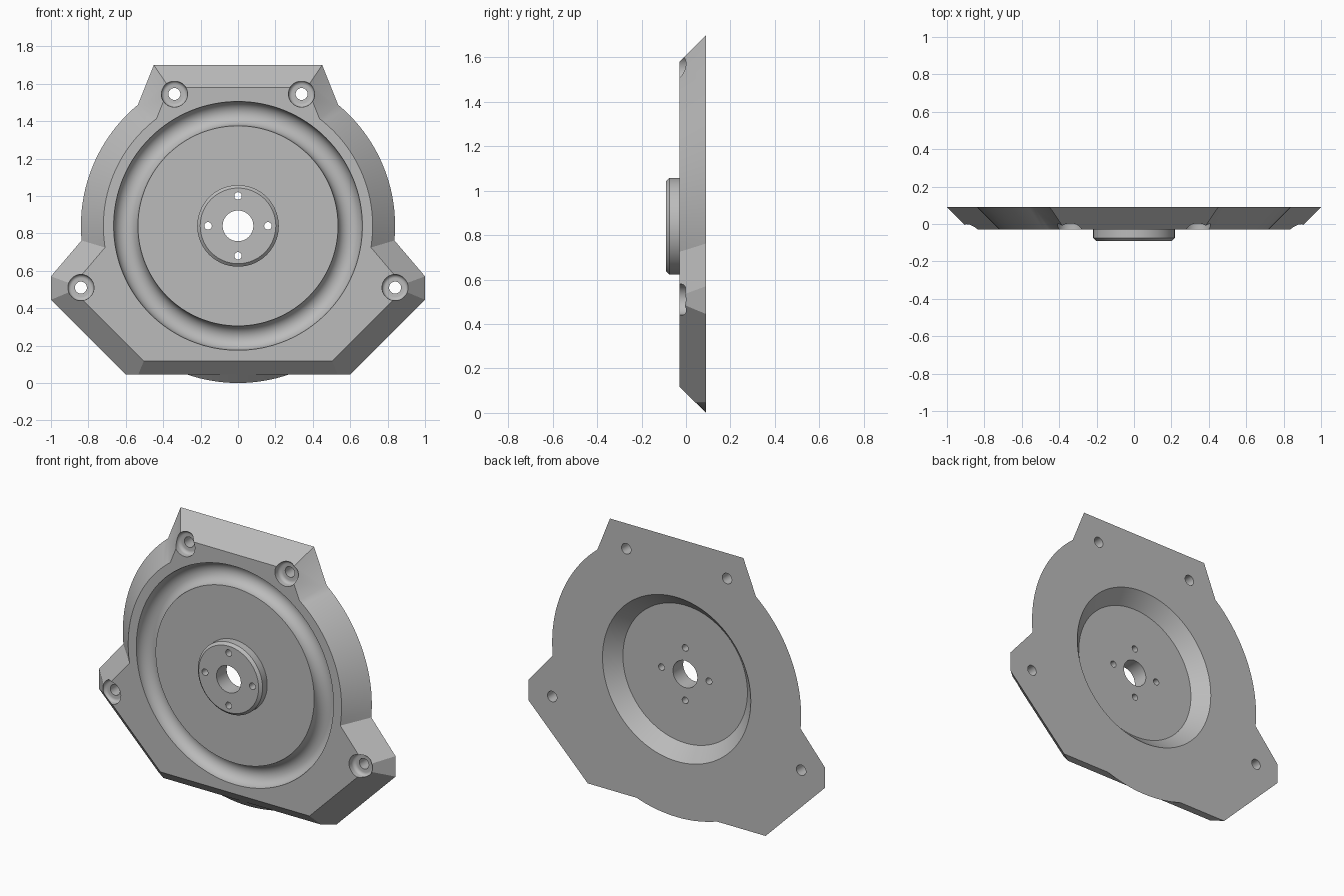
import bpy, bmesh, math
from mathutils import Vector

FRONT, BACK, CZ = -0.03, 0.09, 0.84   # plate faces and disc centre height

cube = bpy.data.objects.get("Cube")
if cube:
    bpy.data.objects.remove(cube, do_unlink=True)

grey = bpy.data.materials.new("light_grey_metal")
grey.use_nodes = True
colour = (0.5, 0.5, 0.5, 1)
grey.diffuse_color = colour
grey.node_tree.nodes["Principled BSDF"].inputs["Base Color"].default_value = colour


def finish(bm, name):
    bmesh.ops.recalc_face_normals(bm, faces=bm.faces)
    mesh = bpy.data.meshes.new(name)
    bm.to_mesh(mesh)
    bm.free()
    obj = bpy.data.objects.new(name, mesh)
    bpy.context.collection.objects.link(obj)
    mesh.materials.append(grey)
    return obj


def lathe(name, profile, x=0, z=CZ, n=128, ring=False):
    """Turn (radius, y) points about a front-to-back axis; ring closes the profile."""
    bm = bmesh.new()
    loops = [[bm.verts.new((x + r * math.cos(2 * math.pi * i / n), y,
                            z + r * math.sin(2 * math.pi * i / n))) for i in range(n)]
             for r, y in profile]
    pairs = list(zip(loops, loops[1:]))
    if ring:
        pairs.append((loops[-1], loops[0]))
    else:
        bm.faces.new(loops[0])
        bm.faces.new(loops[-1])
    for a, b in pairs:
        for i in range(n):
            j = (i + 1) % n
            bm.faces.new((a[i], a[j], b[j], b[i]))
    return finish(bm, name)


def bevelled_slab(name, edges, flats):
    """Cut a slab by 45 degree planes through back edges, then by square planes."""
    bm = bmesh.new()
    bmesh.ops.create_cube(bm, size=1)
    for v in bm.verts:
        v.co = (v.co.x * 4, BACK if v.co.y > 0 else FRONT, v.co.z * 4 + 1)

    def cut(point, normal):
        res = bmesh.ops.bisect_plane(bm, geom=bm.verts[:] + bm.edges[:] + bm.faces[:],
                                     plane_co=point, plane_no=normal, clear_outer=True)
        rim = [e for e in res["geom_cut"] if isinstance(e, bmesh.types.BMEdge)]
        bmesh.ops.edgenet_fill(bm, edges=rim)

    for (x1, z1), (x2, z2) in edges:
        n = Vector((z1 - z2, 0, x2 - x1)).normalized()
        if n.dot(Vector((x1, 0, z1 - CZ))) < 0:
            n = -n
        for side in ((1, -1) if abs(n.x) > 0.01 else (1,)):
            cut((x1 * side, BACK, z1), (n.x * side, -1, n.z))
    for height, up in flats:
        cut((0, 0, height), (0, 0, up))
    return finish(bm, name)


def boolean(target, tool, operation):
    mod = target.modifiers.new(tool.name, 'BOOLEAN')
    mod.operation, mod.object, mod.solver = operation, tool, 'EXACT'
    bpy.context.view_layer.objects.active = target
    bpy.ops.object.modifier_apply(modifier=mod.name)
    bpy.data.objects.remove(tool, do_unlink=True)


# Round body, upper lug pair and wide lower base
plate = lathe("cover_plate", [(0.84, BACK), (0.72, FRONT)])
upper = bevelled_slab("upper_lugs", [((-0.45, 1.7), (0.45, 1.7)), ((0.45, 1.7), (0.53, 1.5))],
                      [(0.8, -1)])
lower = bevelled_slab("lower_base", [((1, 0.57), (0.834, 0.765)), ((1, 0.57), (1, 0.445)),
                                     ((1, 0.445), (0.6, 0.045)), ((0.5, -0.002), (-0.5, -0.002))],
                      [(1.2, 1), (0.045, -1)])
boolean(plate, upper, 'UNION')
boolean(plate, lower, 'UNION')

# Half-round ring groove in the front
groove = [(0.6 + 0.065 * math.cos(math.tau * i / 32), FRONT + 0.065 * math.sin(math.tau * i / 32))
          for i in range(32)]
boolean(plate, lathe("ring_groove", groove, ring=True), 'DIFFERENCE')

# Tapered recess in the back
boolean(plate, lathe("back_recess", [(0.51, 0.1), (0.42, 0.008)]), 'DIFFERENCE')

# Hub with a bevelled rim
hub = lathe("hub", [(0.218, -0.02), (0.218, -0.075), (0.202, -0.09)])
boolean(plate, hub, 'UNION')

# Hub bore and its four bolt holes
boolean(plate, lathe("hub_bore", [(0.082, -0.2), (0.082, 0.2)], n=64), 'DIFFERENCE')
for i in range(4):
    a = i * math.pi / 2
    hole = lathe("hub_bolt_hole", [(0.02, -0.2), (0.02, 0.2)],
                 0.16 * math.cos(a), CZ + 0.16 * math.sin(a), 24)
    boolean(plate, hole, 'DIFFERENCE')

# Corner mounting holes with round-bottomed counterbores
bowl = [(0.05 + 0.02 * math.cos(t * math.pi / 12), -0.005 + 0.02 * math.sin(t * math.pi / 12))
        for t in range(7)]
for x, z in ((0.34, 1.545), (0.84, 0.51)):
    for side in (1, -1):
        boolean(plate, lathe("counterbore", [(0.07, -0.1)] + bowl, x * side, z, 48), 'DIFFERENCE')
        boolean(plate, lathe("mounting_hole", [(0.032, -0.2), (0.032, 0.2)], x * side, z, 32),
                'DIFFERENCE')

# Smooth the curved walls, keep edges sharp
bpy.ops.object.select_all(action='DESELECT')
plate.select_set(True)
bpy.context.view_layer.objects.active = plate
bpy.ops.object.shade_smooth_by_angle(angle=math.radians(25))
